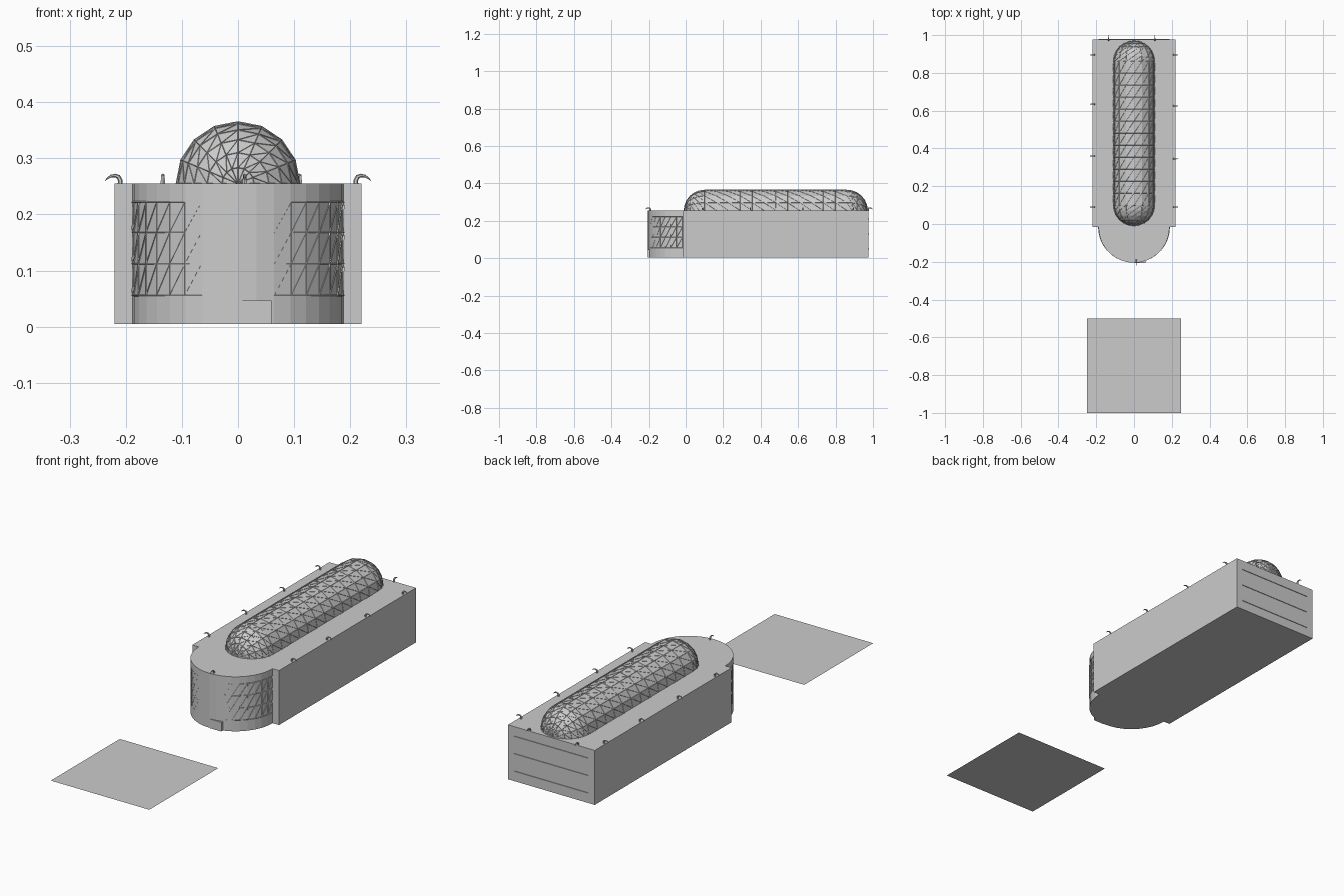
import bpy, bmesh
from math import sin, cos, pi, radians, atan2
from mathutils import Vector, Matrix

if "Cube" in bpy.data.objects:
    bpy.data.objects.remove(bpy.data.objects["Cube"])

Z0, Z1 = 0.005, 0.255          # wall bottom and roof level
YF, YB = -0.017, 0.976         # hall front and back
R = 0.188                      # radius of the rounded front


def finish(name, bm):
    bmesh.ops.remove_doubles(bm, verts=bm.verts, dist=1e-5)
    bmesh.ops.recalc_face_normals(bm, faces=bm.faces)
    me = bpy.data.meshes.new(name)
    bm.to_mesh(me)
    bm.free()
    ob = bpy.data.objects.new(name, me)
    bpy.context.collection.objects.link(ob)
    return ob


def box(name, x0, x1, y0, y1, z0, z1):
    bm = bmesh.new()
    size = Matrix.Diagonal((x1 - x0, y1 - y0, z1 - z0, 1))
    mid = Matrix.Translation(((x0 + x1) / 2, (y0 + y1) / 2, (z0 + z1) / 2))
    bmesh.ops.create_cube(bm, size=1, matrix=mid @ size)
    return finish(name, bm)


def surface(name, rows, triangles=False):
    """Skin a grid of points, optionally split into triangles."""
    bm = bmesh.new()
    grid = [[bm.verts.new(p) for p in row] for row in rows]
    for a, b in zip(grid, grid[1:]):
        for i in range(len(a) - 1):
            if triangles:
                bm.faces.new((a[i], a[i + 1], b[i + 1]))
                bm.faces.new((a[i], b[i + 1], b[i]))
            else:
                bm.faces.new((a[i], a[i + 1], b[i + 1], b[i]))
    return finish(name, bm)


def lattice(ob, thickness):
    mod = ob.modifiers.new("struts", 'WIREFRAME')
    mod.thickness = thickness
    mod.use_even_offset = False
    mod.use_boundary = True


# forecourt slab in front of the building
bm = bmesh.new()
bm.faces.new([bm.verts.new(p) for p in
              ((-.25, -1, 0), (.25, -1, 0), (.25, -.5, 0), (-.25, -.5, 0))])
finish("forecourt", bm)

# main hall
box("hall", -0.22, 0.22, YF, YB, Z0, Z1)


# rounded front, 10 degree facets
def arc(rx, ry, z):
    return [(-rx * cos(radians(a)), YF - ry * sin(radians(a)), z)
            for a in range(0, 181, 10)]


bm = bmesh.new()
base = bm.faces.new([bm.verts.new(p) for p in arc(R, R, Z0)])
ext = bmesh.ops.extrude_face_region(bm, geom=[base], use_keep_orig=True)
bmesh.ops.translate(bm, vec=(0, 0, Z1 - Z0),
                    verts=[v for v in ext["geom"] if isinstance(v, bmesh.types.BMVert)])
finish("rounded_front", bm)

# triangulated facade struts, sinking into the wall towards the middle
facade = surface("facade_lattice",
                 [arc(R, R - 0.0022, z) for z in (0.056, 0.112, 0.168, 0.222)], True)
lattice(facade, 0.004)

# door and back wall bars
box("door", 0.003, 0.06, -0.207, -0.185, Z0, 0.047)
for i, z in enumerate((0.21, 0.13, 0.05)):
    box(f"back_bar_{i + 1}", -0.187, 0.187, YB - 0.005, YB + 0.003, z - 0.002, z + 0.002)


# long capsule roof with faceted ends
def capsule_rows(r=0.11, y0=-0.01, y1=0.971, ends=6, length=12):
    stations = [(y0 + r - r * cos(t), r * sin(t))
                for t in (pi / 2 * i / ends for i in range(ends + 1))]
    for i in range(1, length):
        stations.append((y0 + r + (y1 - y0 - 2 * r) * i / length, r))
    stations += [(y1 - r + r * sin(t), r * cos(t))
                 for t in (pi / 2 * i / ends for i in range(ends + 1))]
    return [[(-max(s, 1e-4) * cos(pi * k / 8), y, Z1 + max(s, 1e-4) * sin(pi * k / 8))
             for k in range(9)] for y, s in stations]


surface("roof_dome", capsule_rows())
lattice(surface("roof_lattice", capsule_rows(), True), 0.0024)


# curled roof hooks: tapered square tubes bending outwards
def hook(name, x, y, angle):
    path = [(0, -.002), (0, .006), (.003, .012), (.009, .0145),
            (.016, .0135), (.022, .010), (.027, .005)]
    width = [.0045, .0042, .0038, .0032, .0025, .0016, .0003]
    rot = Matrix.Translation((x, y, Z1)) @ Matrix.Rotation(angle, 4, 'Z')
    rows = []
    for i, ((u, w), r) in enumerate(zip(path, width)):
        a, b = path[max(i - 1, 0)], path[min(i + 1, len(path) - 1)]
        t = atan2(b[1] - a[1], b[0] - a[0])
        ring = []
        for k in range(7):
            c, s = r * cos(pi * k / 3), r * sin(pi * k / 3)
            ring.append(rot @ Vector((u - c * sin(t), s, w + c * cos(t))))
        rows.append(ring)
    surface(name, rows)


for i, (yl, yr) in enumerate(((.09, .09), (.36, .345), (.635, .625), (.895, .895))):
    hook(f"hook_left_{i + 1}", -0.21, yl, pi)
    hook(f"hook_right_{i + 1}", 0.21, yr, 0)
for i, x in enumerate((-0.134, 0.11)):
    hook(f"hook_back_{i + 1}", x, 0.973, pi / 2)
hook("hook_front", 0.012, -0.192, -pi / 2)
